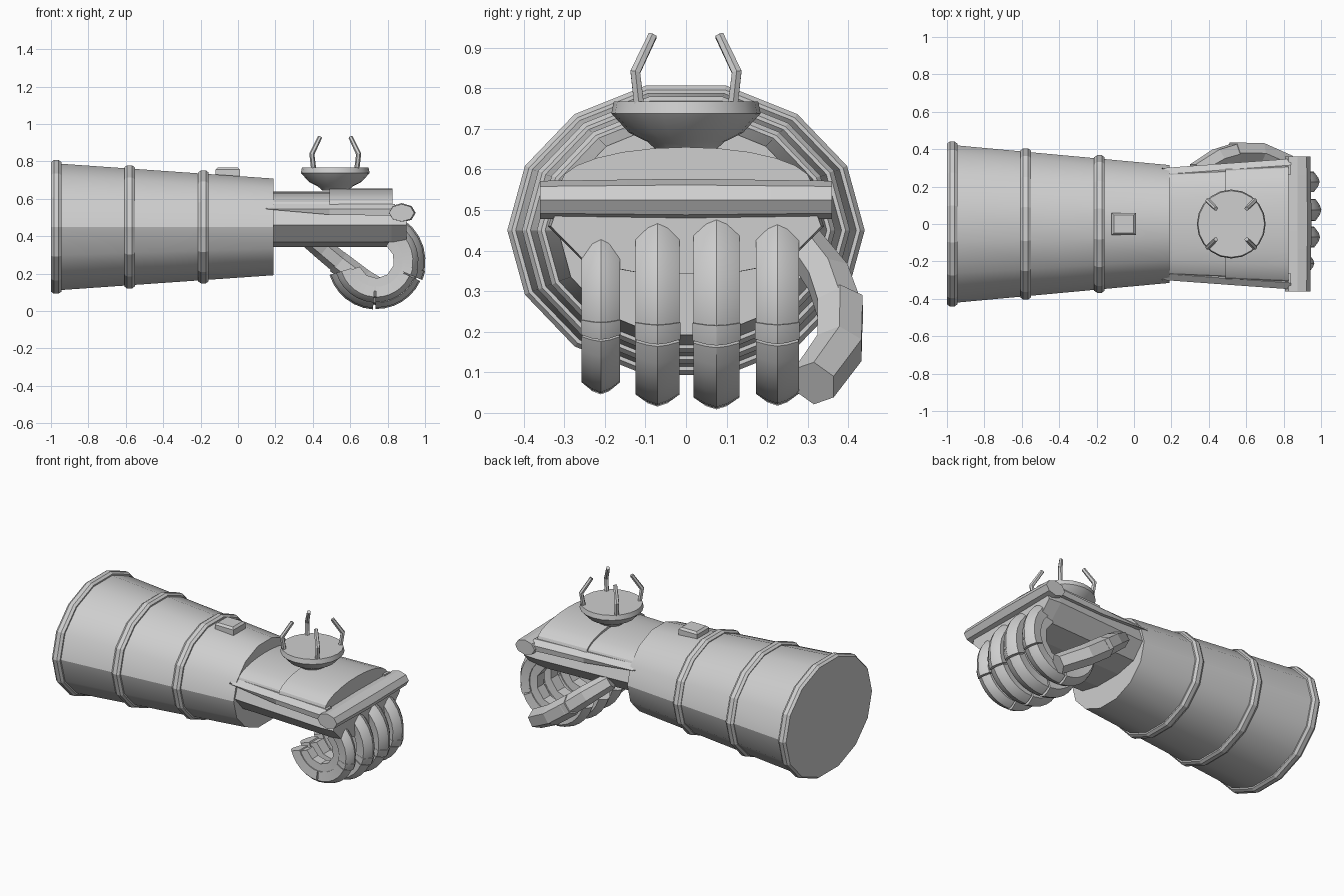
import bpy, bmesh, math
from mathutils import Vector

cube = bpy.data.objects.get("Cube")
if cube:
    bpy.data.objects.remove(cube, do_unlink=True)

steel = bpy.data.materials.new("light grey")
steel.use_nodes = True
GREY = (0.62, 0.62, 0.62, 1)
steel.diffuse_color = GREY
steel.node_tree.nodes["Principled BSDF"].inputs["Base Color"].default_value = GREY


def loft(name, sections, smooth=30):
    """Skin a closed solid through equal-length rings of points."""
    bm = bmesh.new()
    rings = [[bm.verts.new(p) for p in s] for s in sections]
    n = len(rings[0])
    for a, b in zip(rings, rings[1:]):
        for i in range(n):
            j = (i + 1) % n
            bm.faces.new((a[i], a[j], b[j], b[i]))
    bm.faces.new(rings[0][::-1])
    bm.faces.new(rings[-1])
    bmesh.ops.recalc_face_normals(bm, faces=bm.faces)
    mesh = bpy.data.meshes.new(name)
    bm.to_mesh(mesh)
    bm.free()
    obj = bpy.data.objects.new(name, mesh)
    bpy.context.collection.objects.link(obj)
    mesh.materials.append(steel)
    if smooth:
        bpy.ops.object.select_all(action="DESELECT")
        obj.select_set(True)
        bpy.context.view_layer.objects.active = obj
        bpy.ops.object.shade_smooth_by_angle(angle=math.radians(smooth))
    return obj


def ring_x(x, ry, rz, z=0.45, n=14):
    """Elliptical ring facing along x."""
    return [(x, ry * math.cos(2 * math.pi * i / n), z + rz * math.sin(2 * math.pi * i / n))
            for i in range(n)]


def tube(name, path, radii, n=6):
    """Faceted tube along a bent path."""
    pts = [Vector(p) for p in path]
    out = []
    for i, p in enumerate(pts):
        d = (pts[min(i + 1, len(pts) - 1)] - pts[max(i - 1, 0)]).normalized()
        ref = Vector((0, 1, 0)) if abs(d.y) < 0.8 else Vector((1, 0, 0))
        u = d.cross(ref).normalized()
        v = d.cross(u)
        out.append([p + radii[i] * (u * math.cos(2 * math.pi * k / n) + v * math.sin(2 * math.pi * k / n))
                    for k in range(n)])
    return loft(name, out, 0)


def box(name, x0, x1, y, z0, z1, bevel):
    """Flat plate with chamfered top edges, centred on y = 0."""
    def rect(a, b, w, z):
        return [(a, -w, z), (b, -w, z), (b, w, z), (a, w, z)]
    return loft(name, [rect(x0, x1, y, z0), rect(x0, x1, y, z1 - bevel),
                       rect(x0 + bevel, x1 - bevel, y - bevel, z1)], 0)


# Tapered forearm sleeve with three raised bands
def sleeve_radii(x):
    t = (x + 1) / 1.19
    return 0.425 - 0.11 * t, 0.35 - 0.085 * t


loft("forearm_sleeve", [ring_x(x, *sleeve_radii(x)) for x in (-0.99, -0.4, 0.19)])
for label, x in (("rear", -0.972), ("middle", -0.58), ("front", -0.185)):
    ry, rz = sleeve_radii(x)
    loft(label + "_band", [ring_x(x + dx, ry + g, rz + g) for dx, g in
                           ((-0.028, -0.01), (-0.028, 0.007), (-0.013, 0.018),
                            (0.013, 0.018), (0.028, 0.007), (0.028, -0.01))], 0)
box("sleeve_plate", -0.12, 0.01, 0.06, 0.70, 0.768, 0.012)


# Palm block
def palm_section(x, s):
    half = [(0.31, 0.54), (0.34, 0.46), (0.25, 0.37), (0.1, 0.342)]
    return [(x, y * s, z) for y, z in half] + [(x, -y * s, z) for y, z in half[::-1]]


loft("palm", [palm_section(0.15, 0.88), palm_section(0.82, 1), palm_section(0.9, 0.98)], 0)


# Domed back of the hand in two overlapping plates
def dome_section(x, w, top, base=0.53, n=12):
    arc = [(x, w * math.cos(math.pi * i / n), 0.565 + (top - 0.565) * math.sin(math.pi * i / n))
           for i in range(n + 1)]
    return [(x, w, base)] + arc + [(x, -w, base)]


loft("rear_hand_plate", [dome_section(0.15, 0.27, 0.64), dome_section(0.5, 0.285, 0.64)])
loft("front_hand_plate", [dome_section(0.49, 0.295, 0.655), dome_section(0.825, 0.31, 0.655)])

# Side rails along the hand
for side, s in (("right", -1), ("left", 1)):
    def rail(x, y, lo):
        return [(x, s * (y - 0.08), lo), (x, s * y, lo), (x, s * (y + 0.004), 0.545),
                (x, s * (y - 0.03), 0.572), (x, s * (y - 0.08), 0.572)]
    loft(side + "_hand_rail", [rail(0.15, 0.295, 0.55), rail(0.49, 0.32, 0.515),
                               rail(0.84, 0.345, 0.51)], 0)


# Knuckle bar, slightly fuller in the middle
def bar_section(y, s):
    return [(0.875 + 0.075 * s * math.cos(math.pi * i / 4), y,
             0.525 + 0.052 * s * math.sin(math.pi * i / 4)) for i in range(8)]


loft("knuckle_bar", [bar_section(-0.36, 0.9), bar_section(0, 1.0), bar_section(0.36, 0.9)])


# Curled fingers: an inner core and three armour segments each
def curl(name, y, r, start, end, profile):
    steps = 6
    rings = []
    for i in range(steps + 1):
        a = math.radians(start + (end - start) * i / steps)
        rings.append([(0.74 + (r + dr) * math.cos(a), y + dy, 0.27 + (r + dr) * math.sin(a))
                      for dr, dy in profile])
    return loft(name, rings)


def finger_profile(w, outer, shoulder, inner):
    return [(outer, 0), (outer - 0.008, w * 0.45), (shoulder, w), (inner, w * 0.85),
            (inner, -w * 0.85), (shoulder, -w), (outer - 0.008, -w * 0.45)]


fingers = (("little", -0.21, 0.225, 0.047), ("ring", -0.07, 0.255, 0.054),
           ("middle", 0.075, 0.262, 0.057), ("index", 0.225, 0.253, 0.053))
for label, y, r, w in fingers:
    curl(label + "_finger_core", y, r, 56, -160, finger_profile(w * 0.75, -0.02, -0.06, -0.13))
    for part, a0, a1, grow in (("base", 56, -23, 0), ("middle", -25, -91, -0.003), ("tip", -94, -163, 0)):
        curl(f"{label}_finger_{part}_armour", y, r, a0, a1,
             finger_profile(w, grow, -0.03, -0.085))
    # Raised cuff over the first joint
    curl(label + "_finger_cuff", y, r, -12, -23, finger_profile(w + 0.002, 0.004, -0.027, -0.08))

# Thumb, bent around the side of the palm
tube("thumb_base", [(0.33, 0.28, 0.43), (0.45, 0.35, 0.335), (0.57, 0.385, 0.235)],
     (0.05, 0.058, 0.06))
tube("thumb_tip", [(0.53, 0.38, 0.265), (0.67, 0.378, 0.16), (0.82, 0.315, 0.073)],
     (0.064, 0.064, 0.06))


# Dish mounted above the hand
def dish_ring(r, z, n=20):
    return [(0.52 + r * math.cos(2 * math.pi * i / n), r * math.sin(2 * math.pi * i / n), z)
            for i in range(n)]


loft("dish", [dish_ring(r, z) for r, z in
              ((0.07, 0.645), (0.095, 0.668), (0.14, 0.69), (0.184, 0.738), (0.178, 0.767))])

# Four bent prongs on the dish
for i, (sx, sy) in enumerate(((1, 1), (-1, 1), (-1, -1), (1, -1))):
    tube(f"prong_{i + 1}", [(0.52 + sx * d, sy * d, z) for d, z in
                            ((0.115, 0.755), (0.125, 0.84), (0.082, 0.93))],
         (0.014, 0.014, 0.012))
